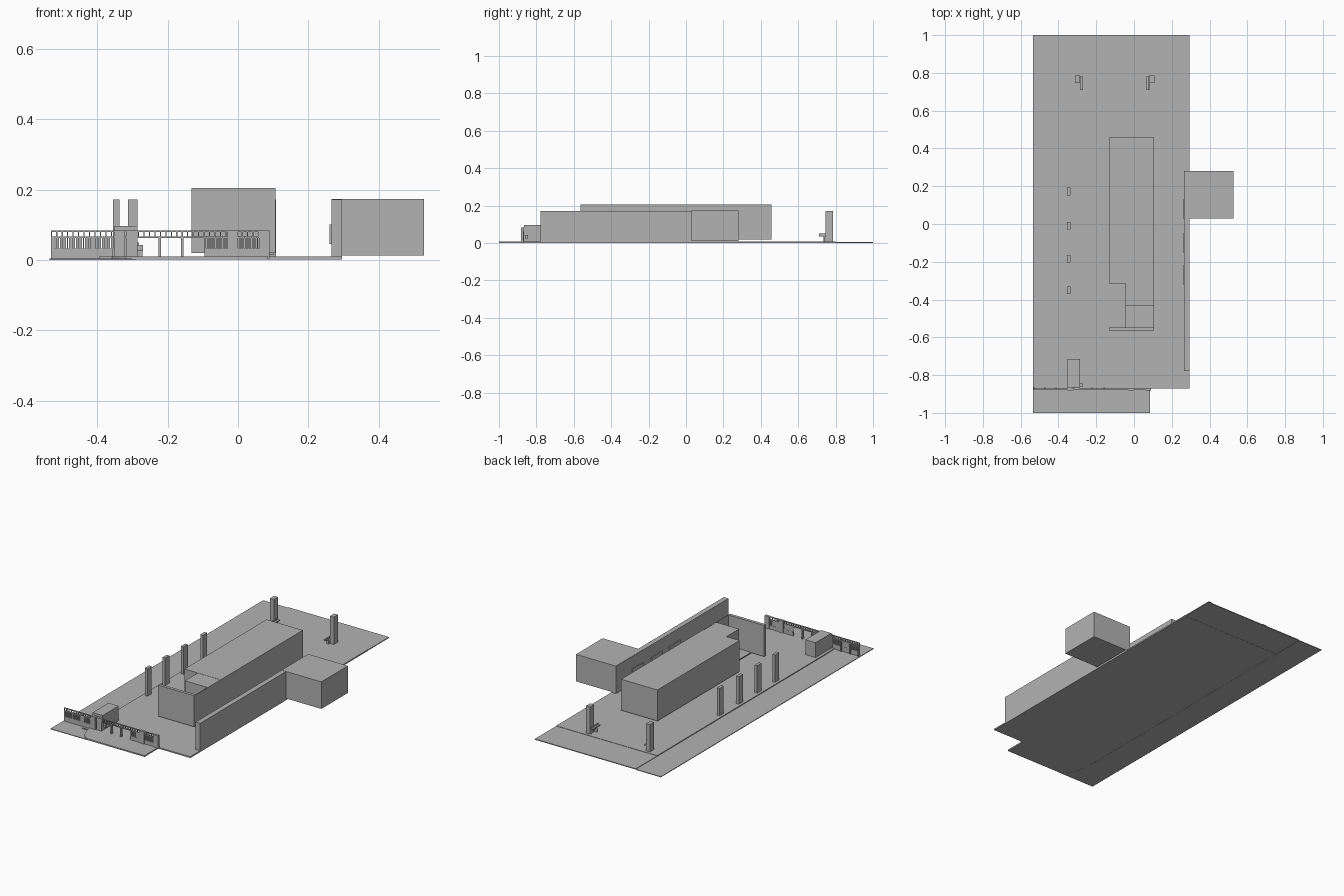
import bpy, bmesh, math

grey = bpy.data.materials.new("plain_grey")
grey.diffuse_color = (0.45, 0.45, 0.45, 1)


def finish(name, bm):
    bmesh.ops.recalc_face_normals(bm, faces=bm.faces)
    mesh = bpy.data.meshes.new(name)
    bm.to_mesh(mesh)
    bm.free()
    mesh.materials.append(grey)
    obj = bpy.data.objects.new(name, mesh)
    bpy.context.collection.objects.link(obj)
    return obj


def boxes(name, *bounds):
    """One object made of boxes given as (x0, x1, y0, y1, z0, z1)."""
    bm = bmesh.new()
    for x0, x1, y0, y1, z0, z1 in bounds:
        vs = bmesh.ops.create_cube(bm, size=1)["verts"]
        for v in vs:
            v.co = (x1 if v.co.x > 0 else x0,
                    y1 if v.co.y > 0 else y0,
                    z1 if v.co.z > 0 else z0)
    return finish(name, bm)


def slab(name, outline, z0, z1):
    """Extruded flat outline."""
    bm = bmesh.new()
    face = bm.faces.new([bm.verts.new((x, y, z0)) for x, y in outline])
    top = bmesh.ops.extrude_face_region(bm, geom=[face])["geom"]
    for v in top:
        if isinstance(v, bmesh.types.BMVert):
            v.co.z = z1
    return finish(name, bm)


# Ground: paved yard with a curved kerb at the entrance, and the lower road
kerb = [(-0.29 - 0.08 * math.sin(t * math.pi / 10),
         -1 + 0.2 * (1 - math.cos(t * math.pi / 10))) for t in range(6)]
slab("paved_yard", [(0.085, -1), (0.085, -0.87), (0.295, -0.87),
                    (0.295, 0.8), (-0.37, 0.8)] + kerb[::-1], 0.001, 0.009)
slab("road", [(-0.535, -1)] + kerb + [(-0.37, 1), (-0.535, 1)], 0, 0.004)
boxes("rear_ground", (-0.37, 0.295, 0.8, 1, 0.002, 0.007))

# Main hall, with an open court at its front end
boxes("main_hall", (-0.132, 0.107, -0.315, 0.457, 0.02, 0.205))
boxes("hall_stair_block", (-0.045, 0.105, -0.435, -0.315, 0.02, 0.204))
boxes("court_front_wall", (-0.132, 0.107, -0.565, -0.547, 0.02, 0.205))
boxes("court_side_wall", (0.103, 0.107, -0.547, -0.315, 0.02, 0.205))
boxes("court_floor", (-0.045, 0.103, -0.547, -0.435, 0.016, 0.022))

# Long boundary wall with raised panels, and the annex behind it
boxes("boundary_wall", (0.265, 0.295, -0.777, 0.28, 0.009, 0.172))
boxes("wall_panels", *[(0.26, 0.265, y, y + 0.1, 0.045, 0.1)
                       for y in (-0.32, -0.15, 0.03)])
boxes("annex", (0.266, 0.528, 0.03, 0.28, 0.012, 0.173))

# Row of tall columns beside the road
boxes("side_columns", *[(-0.355, -0.337, y - 0.02, y + 0.02, 0.009, 0.172)
                        for y in (-0.35, -0.183, -0.01, 0.172)])

# Rear pillars, each with a small bench, mirrored about the yard centre
for side, name in ((-1, "left"), (1, "right")):
    def mirrored(a, b, *rest):
        xs = sorted((-0.102 + side * a, -0.102 + side * b))
        return (*xs, *rest)
    boxes(name + "_rear_pillar",
          mirrored(0.184, 0.21, 0.747, 0.785, 0.009, 0.172))
    boxes(name + "_bench",
          mirrored(0.169, 0.184, 0.71, 0.78, 0.036, 0.042),
          mirrored(0.169, 0.184, 0.735, 0.742, 0.007, 0.036),
          mirrored(0.18, 0.184, 0.71, 0.78, 0.042, 0.05))

# Gatehouse with a flat sign board
boxes("gatehouse", (-0.352, -0.285, -0.865, -0.715, 0.004, 0.097))
boxes("gate_piers", (-0.353, -0.323, -0.882, -0.865, 0.004, 0.083),
      (-0.318, -0.285, -0.878, -0.865, 0.009, 0.083))
boxes("sign_plate", (-0.395, -0.35, -0.902, -0.898, 0.004, 0.009))
boxes("gatehouse_ledge", (-0.285, -0.27, -0.86, -0.845, 0.025, 0.042))

# Front fence: rails, pickets, low panels, posts and piers
Y0, Y1 = -0.878, -0.872
boxes("fence_rails", (-0.532, 0.088, Y0, Y1, 0.079, 0.083),
      (-0.532, 0.088, Y0, Y1, 0.062, 0.067))
boxes("fence_top_pickets",
      *[(x, x + 0.003, Y0, Y1, 0.067, 0.079)
        for x in (-0.532 + i * 0.0155 for i in range(41))])
spans = ((-0.532, -0.415), (-0.412, -0.355), (-0.095, -0.03), (0.0, 0.06))
boxes("fence_low_panels", *[(a, b, Y0, Y1, 0.004, 0.032) for a, b in spans])
pickets = []
for a, b in spans:
    n = round((b - a) / 0.0065)
    pickets += [(a + (b - a) * i / n, a + (b - a) * i / n + 0.004,
                 Y0 + 0.001, Y1 - 0.001, 0.032, 0.062) for i in range(n)]
boxes("fence_pickets", *pickets)
boxes("fence_posts", *[(x - 0.0035, x + 0.0035, -0.878, -0.865, 0.004, 0.062)
                       for x in (-0.528, -0.472, -0.413, -0.222, -0.158)])
boxes("fence_piers", *[(x, x + 0.03, -0.882, -0.868, 0.004, 0.083)
                       for x in (-0.03, 0.06)])
